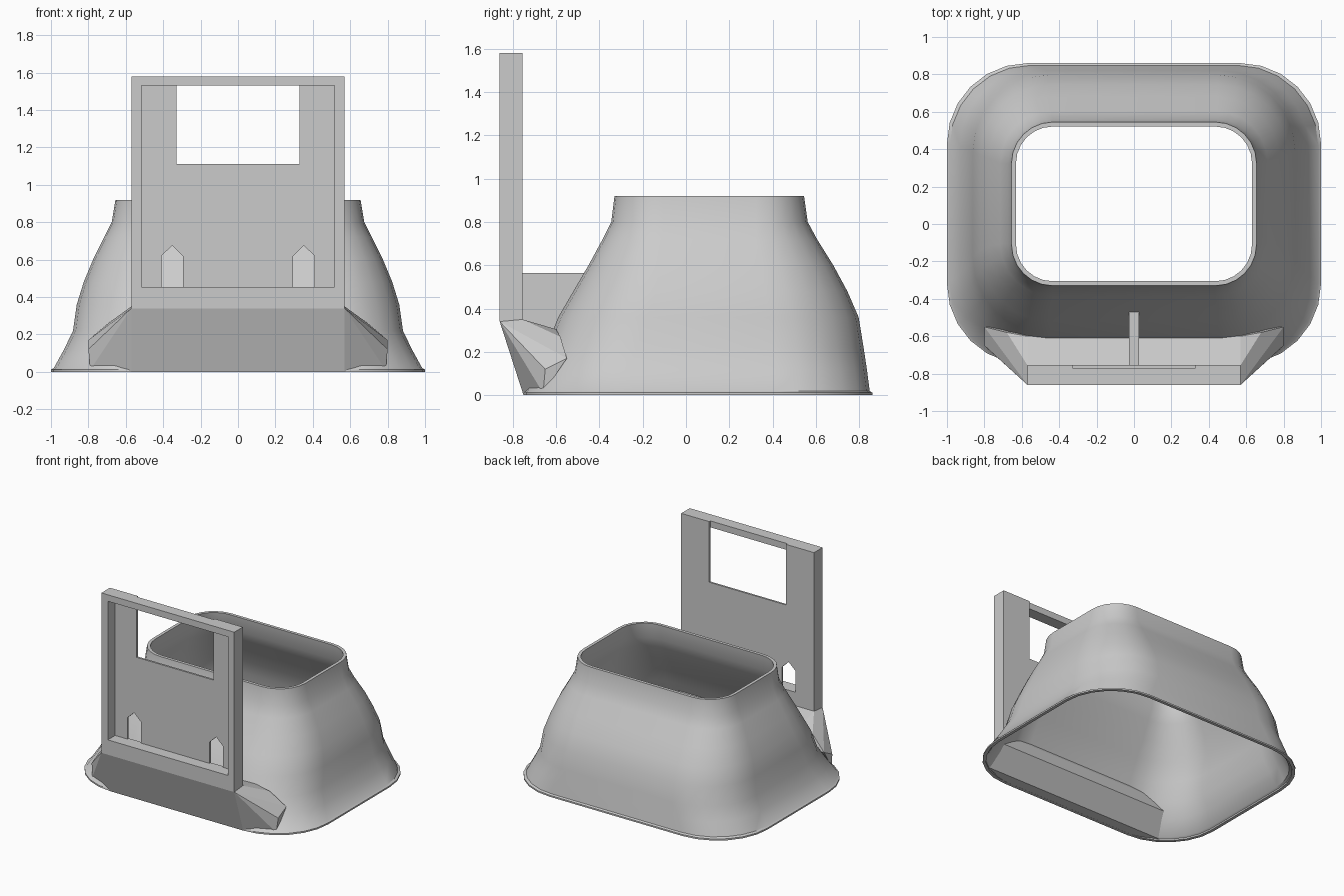
import bpy, bmesh, math

cube = bpy.data.objects.get("Cube")
if cube:
    bpy.data.objects.remove(cube)

grey = bpy.data.materials.new("plain_grey")
grey.use_nodes = True
GREY = (0.6, 0.6, 0.6, 1)
grey.diffuse_color = GREY
grey.node_tree.nodes["Principled BSDF"].inputs["Base Color"].default_value = GREY


def finish(name, bm):
    bmesh.ops.recalc_face_normals(bm, faces=bm.faces[:])
    mesh = bpy.data.meshes.new(name)
    bm.to_mesh(mesh)
    bm.free()
    mesh.materials.append(grey)
    ob = bpy.data.objects.new(name, mesh)
    bpy.context.collection.objects.link(ob)
    return ob


def closed_loft(name, rings):
    """Join equal rings in order, and the last back to the first."""
    bm = bmesh.new()
    loops = [[bm.verts.new(p) for p in ring] for ring in rings]
    for k, a in enumerate(loops):
        b = loops[(k + 1) % len(loops)]
        for i in range(len(a)):
            j = (i + 1) % len(a)
            bm.faces.new((a[i], a[j], b[j], b[i]))
    return finish(name, bm)


def prism(name, outline, offset):
    """Extrude a planar outline by an offset."""
    bm = bmesh.new()
    face = bm.faces.new([bm.verts.new(p) for p in outline])
    out = bmesh.ops.extrude_face_region(bm, geom=[face])
    moved = [v for v in out["geom"] if isinstance(v, bmesh.types.BMVert)]
    bmesh.ops.translate(bm, verts=moved, vec=offset)
    return finish(name, bm)


def rounded_ring(z, half, front, back, radius, wall=0.0, steps=6):
    half, front, back, radius = half - wall, front + wall, back - wall, radius - wall
    corners = [(half - radius, back - radius), (radius - half, back - radius),
               (radius - half, front + radius), (half - radius, front + radius)]
    ring = []
    for q, (cx, cy) in enumerate(corners):
        for s in range(steps + 1):
            a = math.pi / 2 * (q + s / steps)
            ring.append((cx + radius * math.cos(a), cy + radius * math.sin(a), z))
    return ring


# Hollow flared body: height, half width, front y, back y, corner radius
levels = [
    (0.0, 1.0, -0.75, 0.86, 0.43),
    (0.012, 1.0, -0.75, 0.86, 0.43),
    (0.02, 0.985, -0.745, 0.848, 0.43),
    (0.12, 0.93, -0.69, 0.835, 0.42),
    (0.22, 0.882, -0.645, 0.82, 0.42),
    (0.36, 0.862, -0.59, 0.797, 0.41),
    (0.48, 0.825, -0.52, 0.745, 0.38),
    (0.6, 0.775, -0.45, 0.68, 0.33),
    (0.72, 0.715, -0.385, 0.605, 0.28),
    (0.8, 0.675, -0.345, 0.562, 0.24),
    (0.92, 0.655, -0.33, 0.545, 0.22),
]
outer = [rounded_ring(*lv) for lv in levels]
inner = [rounded_ring(*lv, wall=0.024) for lv in reversed(levels)]
body = closed_loft("flared_body", outer + inner)
bpy.ops.object.select_all(action="DESELECT")
body.select_set(True)
bpy.context.view_layer.objects.active = body
bpy.ops.object.shade_smooth_by_angle(angle=math.radians(35))

# Sloping foot that joins the body to the upright plate
bm = bmesh.new()
foot = [(0.57, -0.86, 0.34), (0.57, -0.755, 0.35), (0.57, -0.60, 0.305),
        (0.68, -0.58, 0.27), (0.8, -0.55, 0.17), (0.8, -0.65, 0.12),
        (0.79, -0.66, 0.01), (0.57, -0.75, 0.0), (0.57, -0.73, 0.0)]
for x, y, z in foot:
    for side in (-1, 1):
        bm.verts.new((side * x, y, z))
hull = bmesh.ops.convex_hull(bm, input=bm.verts[:])
loose = [v for v in bm.verts if not v.link_faces]
bmesh.ops.delete(bm, geom=loose, context="VERTS")
bmesh.ops.dissolve_limit(bm, angle_limit=0.02, verts=bm.verts[:], edges=bm.edges[:])
finish("sloping_foot", bm)

# Upright frame with a recessed opening
FRONT, MID, BACK = -0.86, -0.77, -0.755
W, BOTTOM, TOP = 0.57, 0.34, 1.58
IW, SILL, HEAD = 0.515, 0.455, 1.53


def rect(w, low, high, y):
    return [(-w, y, low), (w, y, low), (w, y, high), (-w, y, high)]


closed_loft("upright_frame", [rect(W, BOTTOM, TOP, FRONT), rect(W, BOTTOM, TOP, MID),
                              rect(IW, SILL, HEAD, MID), rect(IW, SILL, HEAD, FRONT)])

# Back panel: open window notch at the top, two pointed slots at the bottom
half_outline = [(0.295, SILL), (0.295, 0.62), (0.352, 0.675), (0.41, 0.62), (0.41, SILL),
                (W, SILL), (W, TOP), (0.33, TOP), (0.33, 1.11)]
outline = half_outline + [(-x, z) for x, z in reversed(half_outline)]
depth = (0, BACK - MID, 0)
prism("back_panel", [(x, MID, z) for x, z in outline], depth)
prism("lower_back_strip", rect(W, BOTTOM, SILL, MID), depth)

# Rib between the panel and the body
rib = [(-0.76, 0.565), (-0.46, 0.565), (-0.51, 0.48), (-0.58, 0.36), (-0.60, 0.29), (-0.76, 0.33)]
prism("support_rib", [(-0.027, y, z) for y, z in rib], (0.054, 0, 0))
